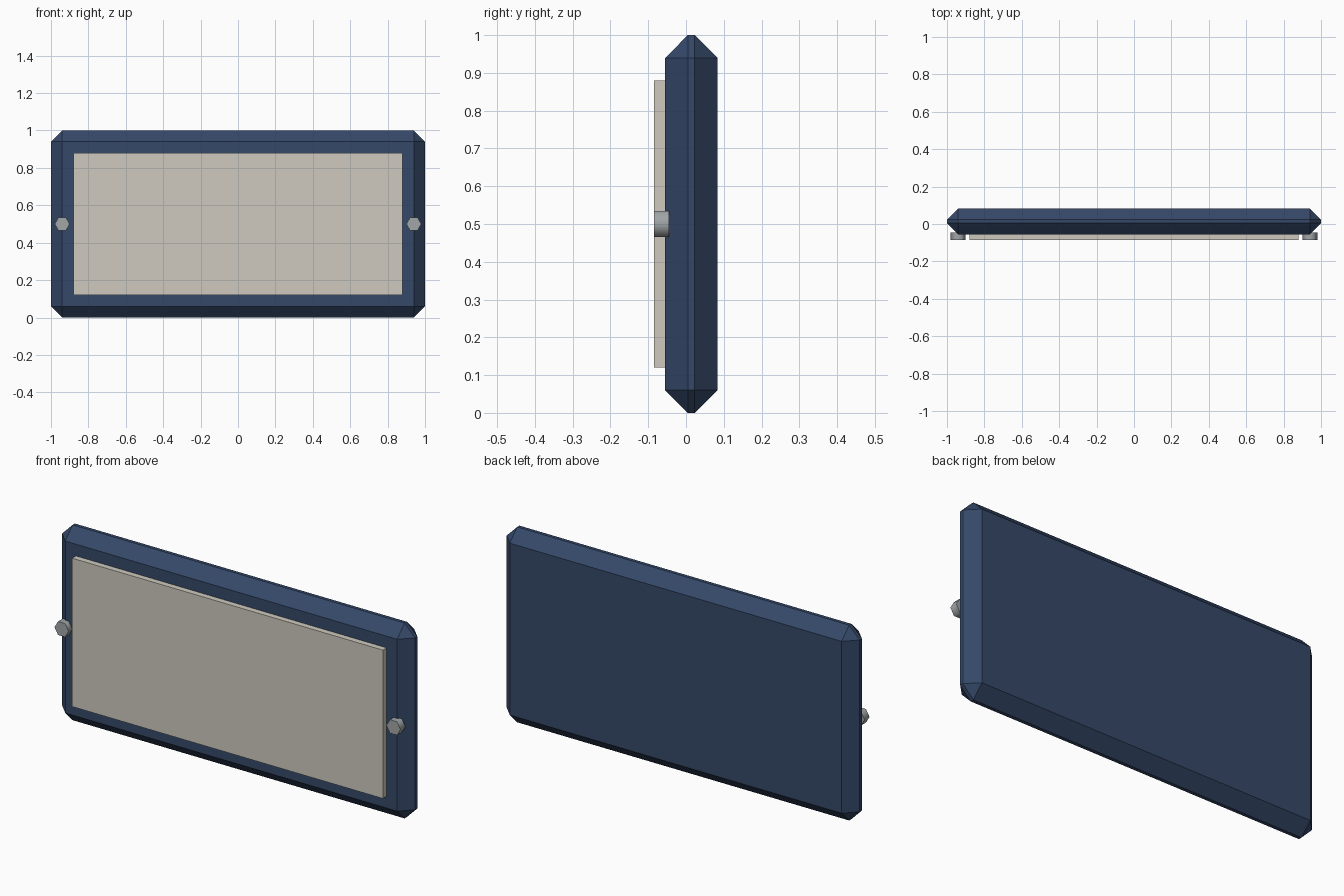
import bpy
import math

if "Cube" in bpy.data.objects:
    bpy.data.objects.remove(bpy.data.objects["Cube"])


def material(name, color):
    m = bpy.data.materials.new(name)
    m.diffuse_color = (*color, 1)
    m.use_nodes = True
    m.node_tree.nodes["Principled BSDF"].inputs["Base Color"].default_value = m.diffuse_color
    return m


def box(name, x, y, z, mat):
    """Box from (min, max) ranges on each axis."""
    bpy.ops.mesh.primitive_cube_add(size=1, location=[sum(r) / 2 for r in (x, y, z)])
    ob = bpy.context.object
    ob.name = name
    ob.scale = [r[1] - r[0] for r in (x, y, z)]
    bpy.ops.object.transform_apply(location=False, rotation=False, scale=True)
    ob.data.materials.append(mat)
    return ob


blue = material("blue_frame", (0.035, 0.065, 0.14))
cream = material("cream_panel", (0.62, 0.59, 0.52))
steel = material("steel", (0.36, 0.38, 0.39))

# Chamfered backing plate
plate = box("backing_plate", (-1, 1), (-0.055, 0.083), (0, 1), blue)
bevel = plate.modifiers.new("chamfer", "BEVEL")
bevel.width = 0.06
bevel.segments = 1

# Raised face panel
box("face_panel", (-0.88, 0.88), (-0.085, -0.055), (0.12, 0.88), cream)

# Hexagonal bolts at each end, points facing left and right
for side, label in ((-1, "left"), (1, "right")):
    bpy.ops.mesh.primitive_cylinder_add(vertices=6, radius=0.04, depth=0.04)
    bolt = bpy.context.object
    bolt.name = label + "_bolt"
    bolt.rotation_euler = (0, 0, math.radians(30))
    bpy.ops.object.transform_apply(location=False, rotation=True, scale=False)
    bolt.rotation_euler = (math.radians(90), 0, 0)
    bolt.location = (side * 0.94, -0.065, 0.5)
    bolt.data.materials.append(steel)
    bpy.ops.object.shade_smooth_by_angle(angle=math.radians(65))
